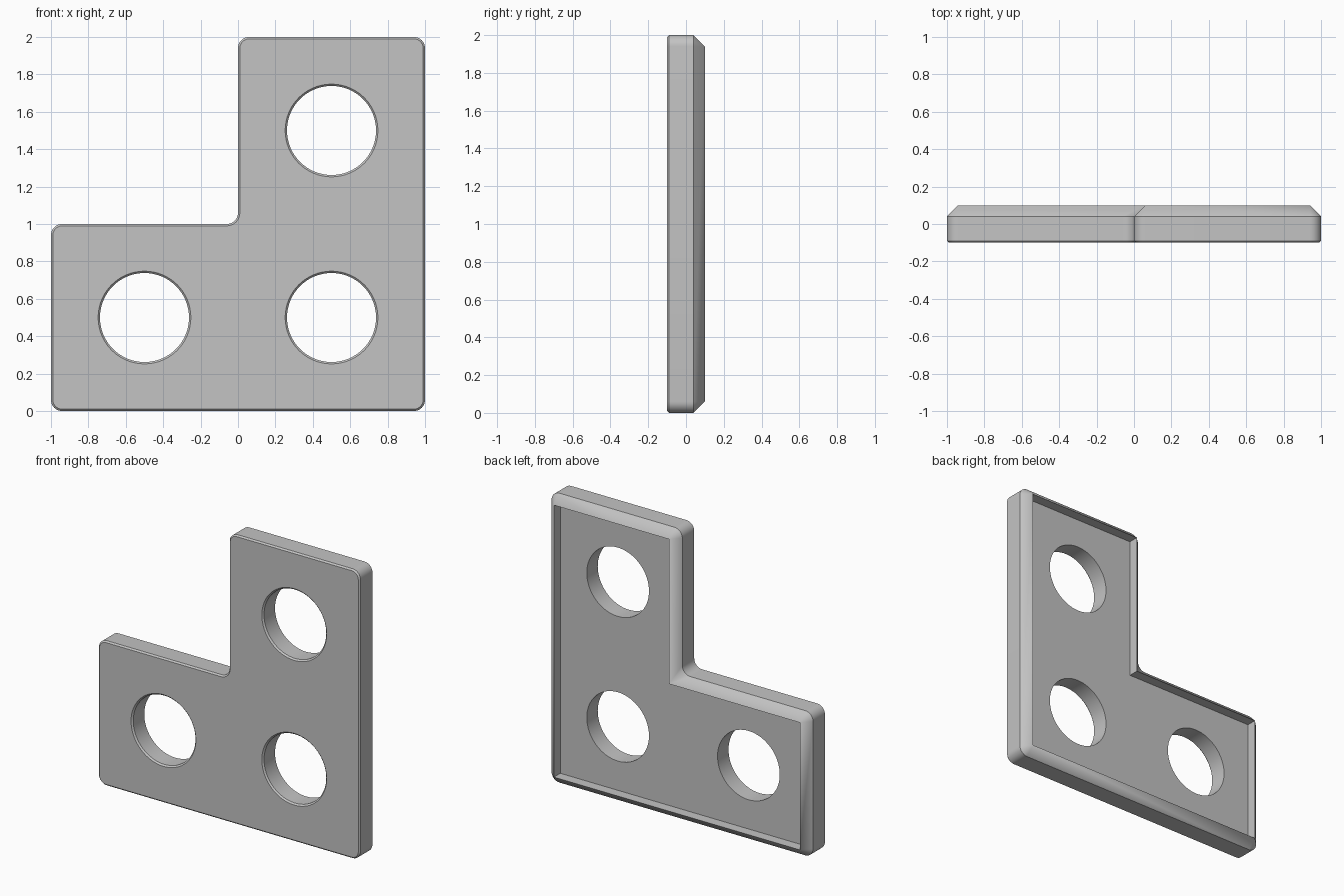
import bpy, bmesh, math
from mathutils import Vector

default = bpy.data.objects.get("Cube")
if default:
    bpy.data.objects.remove(default, do_unlink=True)

FRONT, BACK, SHOULDER, FLOOR = -0.1, 0.1, 0.04, 0.03
EASE, RIM, RADIUS, HOLE = 0.01, 0.06, 0.06, 0.238
ARC_STEPS, HOLE_STEPS = 8, 64
CORNERS = [Vector(c) for c in ((-1, 0), (1, 0), (1, 2), (0, 2), (0, 1), (-1, 1))]
HOLE_CENTRES = ((-0.5, 0.5), (0.5, 0.5), (0.5, 1.5))

bm = bmesh.new()


def outline(y, inset=0.0, sharp=False):
    """L-shaped loop with rounded or sharp corners, moved inwards by inset."""
    loop = []
    for i, corner in enumerate(CORNERS):
        a = (CORNERS[i - 1] - corner).normalized()
        b = (CORNERS[(i + 1) % len(CORNERS)] - corner).normalized()
        side = 1 if b.x * a.y - b.y * a.x > 0 else -1
        r = 0 if sharp else RADIUS - side * inset
        centre = corner + (a + b) * (side * inset + r)
        for k in range(ARC_STEPS + 1):
            t = math.pi / 2 * k / ARC_STEPS
            p = centre - (b * math.cos(t) + a * math.sin(t)) * r
            loop.append(bm.verts.new((p.x, y, p.y)))
    return loop


def circle(y, centre, radius):
    angles = [2 * math.pi * k / HOLE_STEPS for k in range(HOLE_STEPS)]
    return [bm.verts.new((centre[0] + radius * math.cos(t), y,
                          centre[1] + radius * math.sin(t))) for t in angles]


def bridge(loops):
    for p, q in zip(loops, loops[1:]):
        for i in range(len(p)):
            j = (i + 1) % len(p)
            bm.faces.new((p[i], p[j], q[j], q[i]))


# Outer wall: eased front edge, side, back chamfer up to a thin rim, pocket wall
bridge([outline(FRONT, EASE), outline(FRONT + EASE), outline(SHOULDER),
        outline(BACK, RIM, True), outline(FLOOR, RIM, True)])

# Hole walls with eased front edges
for c in HOLE_CENTRES:
    bridge([circle(FRONT, c, HOLE + EASE), circle(FRONT + EASE, c, HOLE),
            circle(FLOOR, c, HOLE)])

bmesh.ops.remove_doubles(bm, verts=bm.verts[:], dist=0.0001)

# Front face and pocket floor, pierced by the holes
for y, normal in ((FRONT, (0, -1, 0)), (FLOOR, (0, 1, 0))):
    edges = [e for e in bm.edges if e.is_boundary
             and all(abs(v.co.y - y) < 0.0001 for v in e.verts)]
    bmesh.ops.triangle_fill(bm, edges=edges, use_beauty=True, normal=normal)
bmesh.ops.recalc_face_normals(bm, faces=bm.faces[:])

mesh = bpy.data.meshes.new("corner_plate")
bm.to_mesh(mesh)
bm.free()
plate = bpy.data.objects.new("corner_plate", mesh)
bpy.context.collection.objects.link(plate)

# Plain grey
grey = bpy.data.materials.new("light_grey")
grey.use_nodes = True
colour = (0.55, 0.55, 0.55, 1)
grey.diffuse_color = colour
grey.node_tree.nodes["Principled BSDF"].inputs["Base Color"].default_value = colour
mesh.materials.append(grey)

bpy.ops.object.select_all(action="DESELECT")
plate.select_set(True)
bpy.context.view_layer.objects.active = plate
bpy.ops.object.shade_smooth_by_angle(angle=math.radians(30))
